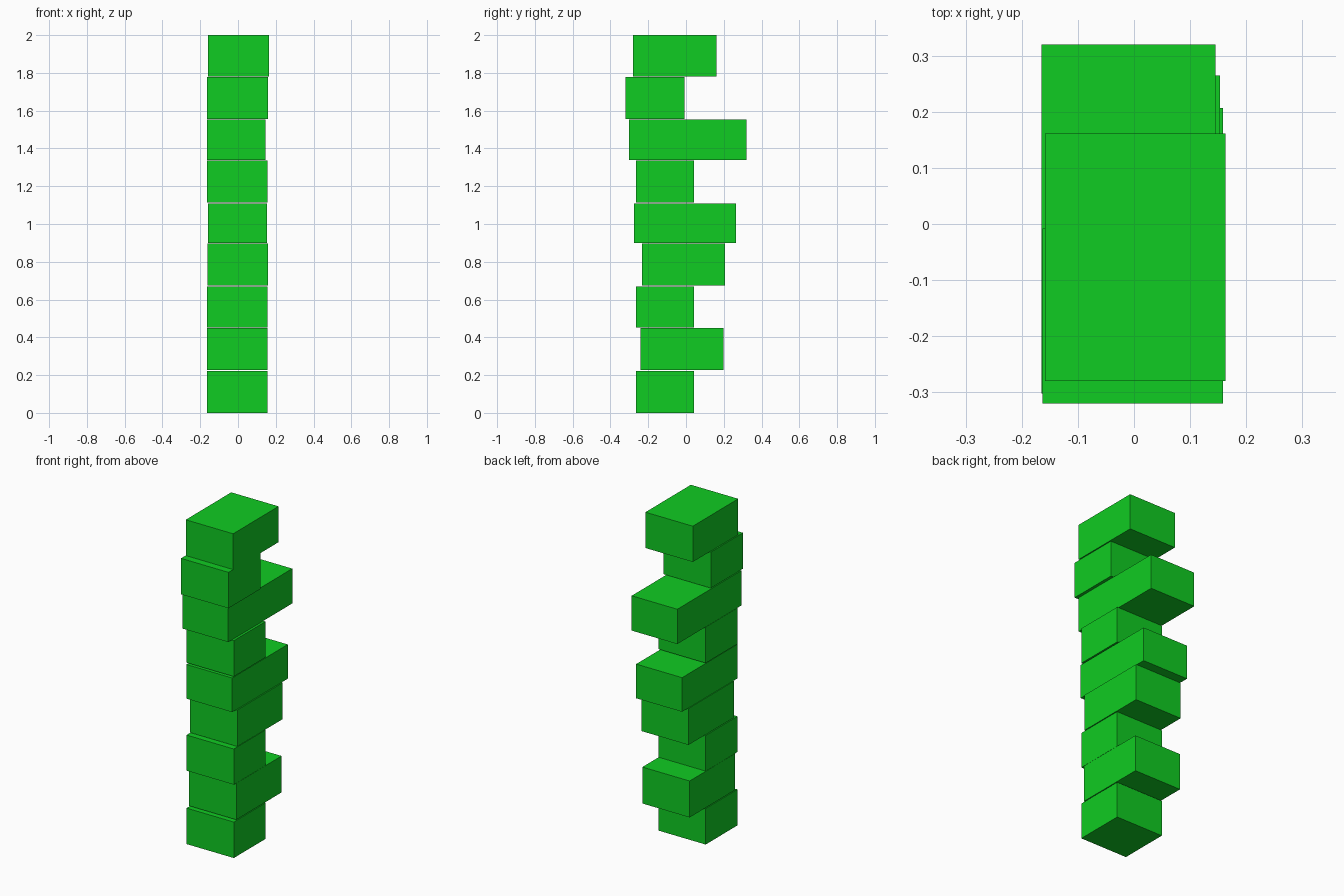
import bpy
import bmesh
from mathutils import Matrix, Vector

cube = bpy.data.objects.get("Cube")
if cube:
    bpy.data.objects.remove(cube, do_unlink=True)

green = bpy.data.materials.new("bright_green")
green.use_nodes = True
colour = (0.005, 0.604, 0.016, 1)
green.diffuse_color = colour
green.node_tree.nodes["Principled BSDF"].inputs["Base Color"].default_value = colour


def block(name, low, high):
    """Flat-faced box between two opposite corners."""
    low, high = Vector(low), Vector(high)
    size = high - low
    mesh = bpy.data.meshes.new(name)
    bm = bmesh.new()
    bmesh.ops.create_cube(bm, size=1, matrix=Matrix.Diagonal((*size, 1)))
    bm.to_mesh(mesh)
    bm.free()
    mesh.materials.append(green)
    obj = bpy.data.objects.new(name, mesh)
    obj.location = (low + high) / 2
    bpy.context.scene.collection.objects.link(obj)


# Stacked blocks, bottom to top: left/right, front/back and bottom/top limits
short = (-0.265, 0.043)
wide = (-0.164, 0.157)
levels = [
    (wide, short, (0, 0.221)),
    (wide, (-0.241, 0.199), (0.226, 0.45)),
    (wide, short, (0.451, 0.67)),
    ((-0.162, 0.159), (-0.234, 0.207), (0.674, 0.898)),
    ((-0.159, 0.153), (-0.275, 0.265), (0.899, 1.109)),
    (wide, short, (1.115, 1.336)),
    ((-0.165, 0.145), (-0.302, 0.32), (1.338, 1.552)),
    ((-0.163, 0.159), (-0.32, -0.008), (1.556, 1.777)),
    ((-0.159, 0.163), (-0.28, 0.161), (1.78, 2)),
]
for i, limits in enumerate(levels, 1):
    block(f"stacked_block_{i}", *zip(*limits))
